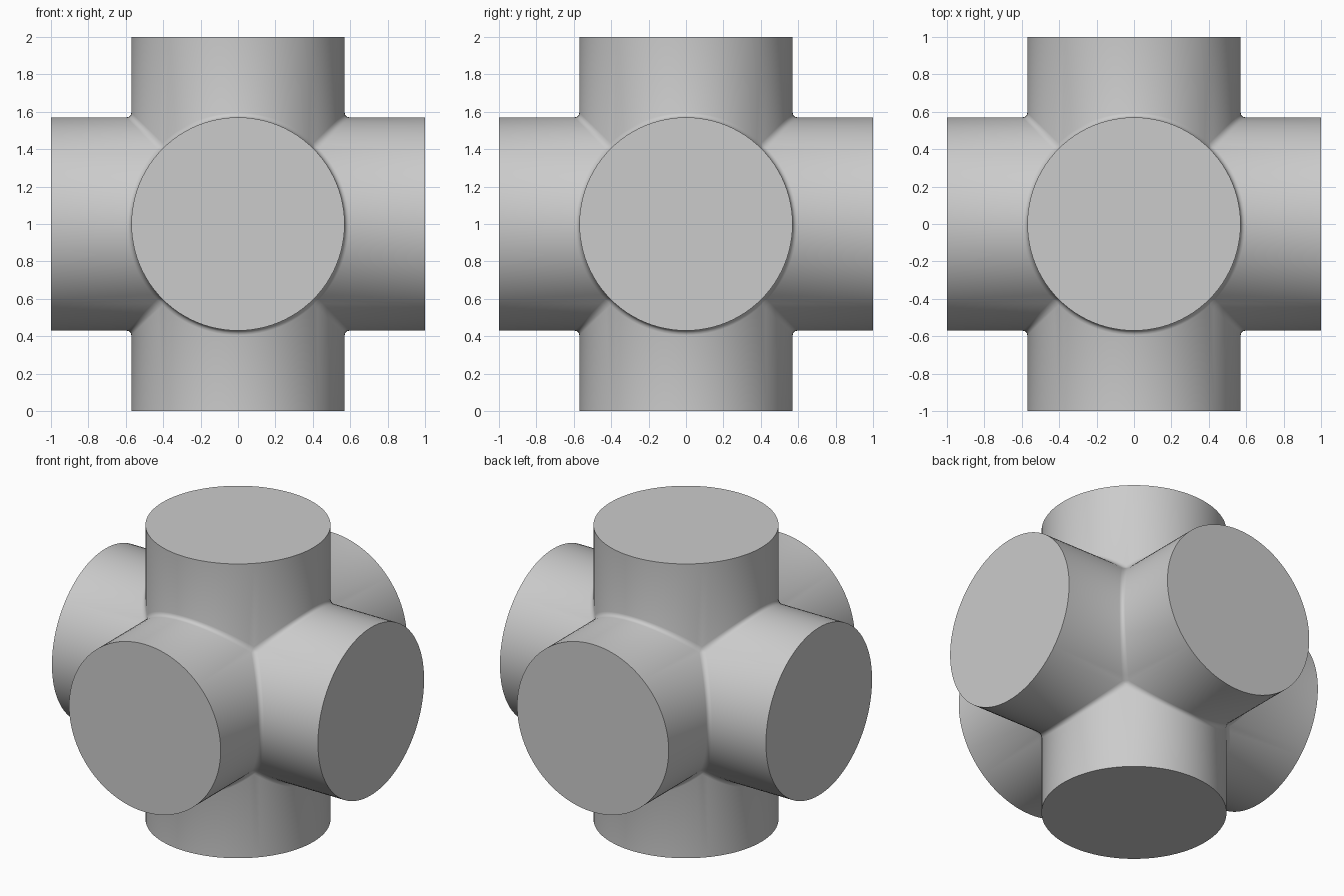
import bpy, bmesh
from math import sin, cos, pi, radians
from mathutils import Vector

RADIUS, REACH, SIDES, FILLET = 0.57, 1.0, 96, 0.025

cube = bpy.data.objects.get("Cube")
if cube:
    bpy.data.objects.remove(cube, do_unlink=True)

grey = bpy.data.materials.new("plain_grey")
grey.use_nodes = True
colour = (0.6, 0.6, 0.6, 1)
grey.diffuse_color = colour
grey.node_tree.nodes["Principled BSDF"].inputs["Base Color"].default_value = colour

bm = bmesh.new()


def add_arm(axis, side):
    """One round arm, mitred where it meets its neighbours, with a flat end."""
    inner, outer = [], []
    for i in range(SIDES):
        a = 2 * pi * i / SIDES
        u, v = RADIUS * cos(a), RADIUS * sin(a)
        for ring, d in ((inner, max(abs(u), abs(v))), (outer, REACH)):
            co = Vector((0, 0, 0))
            co[axis], co[axis - 2], co[axis - 1] = side * d, u, v
            ring.append(bm.verts.new(co))
    for i in range(SIDES):
        j = (i + 1) % SIDES
        bm.faces.new((inner[i], inner[j], outer[j], outer[i]))
    bm.faces.new(outer)


for axis in range(3):
    for side in (-1, 1):
        add_arm(axis, side)

# Join the arms and round the creases between them
bmesh.ops.remove_doubles(bm, verts=bm.verts, dist=0.0005)
bmesh.ops.recalc_face_normals(bm, faces=bm.faces)
creases = [e for e in bm.edges if len(e.link_faces) == 2
           and e.calc_face_angle_signed() < -radians(30)]
bmesh.ops.bevel(bm, geom=creases, offset=FILLET, offset_type='OFFSET',
                segments=3, profile=0.5, affect='EDGES', clamp_overlap=True)
bmesh.ops.recalc_face_normals(bm, faces=bm.faces)
bmesh.ops.translate(bm, verts=bm.verts, vec=(0, 0, REACH))

mesh = bpy.data.meshes.new("six_way_pipe_joint")
bm.to_mesh(mesh)
bm.free()
mesh.materials.append(grey)
joint = bpy.data.objects.new("six_way_pipe_joint", mesh)
bpy.context.collection.objects.link(joint)
bpy.context.view_layer.objects.active = joint
joint.select_set(True)
bpy.ops.object.shade_smooth_by_angle(angle=radians(35))
